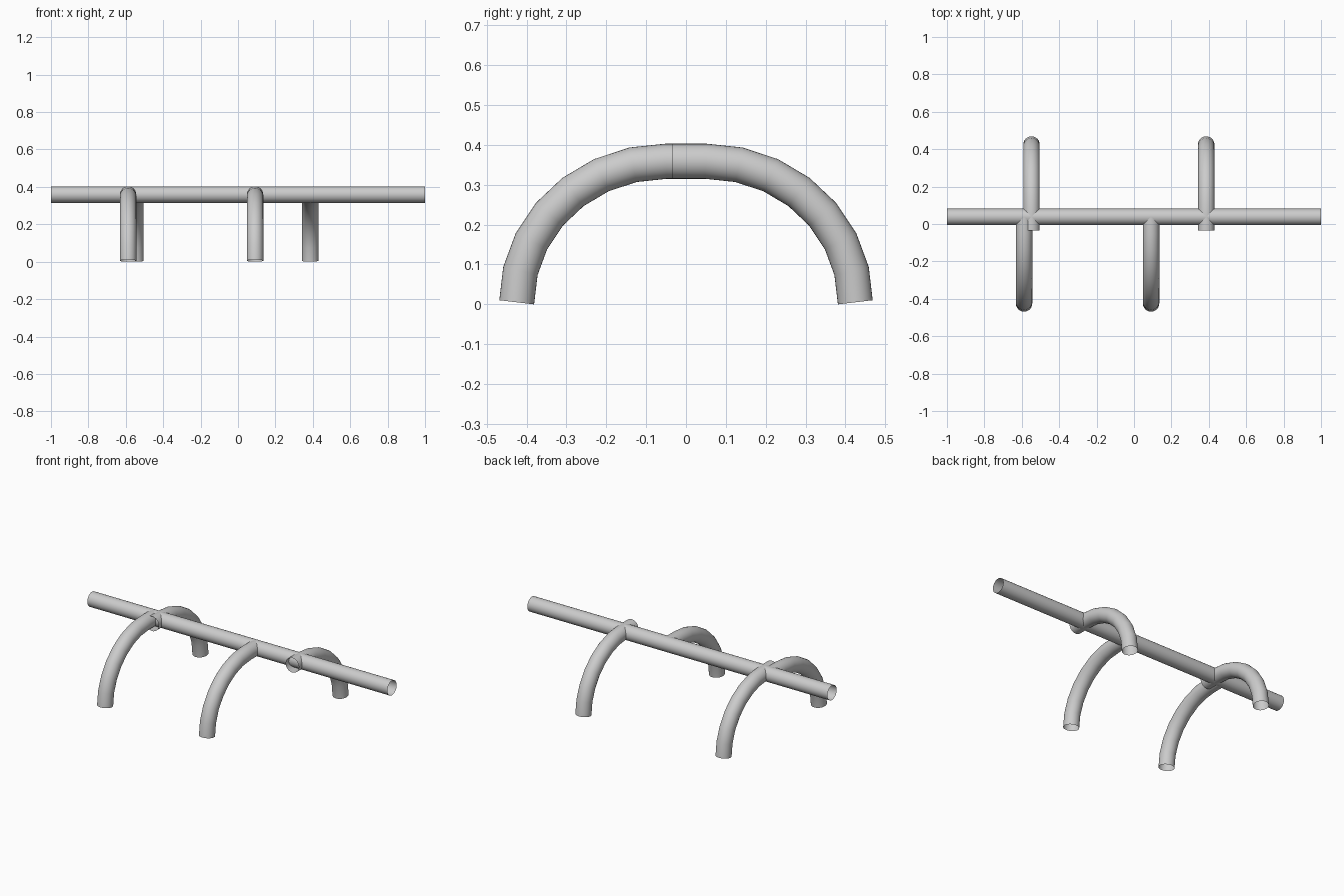
import bpy
from math import sin, cos, pi
from mathutils import Vector

if "Cube" in bpy.data.objects:
    bpy.data.objects.remove(bpy.data.objects["Cube"])

R = 0.044      # pipe radius
SIDES = 32
TOP = 0.359    # height of the pipe centre line


def tube(name, path, side):
    """Open pipe swept along a planar path; side is the normal of that plane."""
    path = [Vector(p) for p in path]
    side = Vector(side)
    verts, faces = [], []
    last = len(path) - 1
    for i, p in enumerate(path):
        a = (p - path[max(i - 1, 0)]).normalized()
        b = (path[min(i + 1, last)] - p).normalized()
        tangent = (a + b).normalized()
        up = tangent.cross(side)
        miter = 1.0 if i in (0, last) else 1.0 / max(tangent.dot(a), 0.5)
        for k in range(SIDES):
            t = 2 * pi * k / SIDES
            verts.append(p + side * (R * cos(t)) + up * (R * miter * sin(t)))
    for i in range(last):
        for k in range(SIDES):
            n = (k + 1) % SIDES
            faces.append((i * SIDES + k, (i + 1) * SIDES + k,
                          (i + 1) * SIDES + n, i * SIDES + n))
    mesh = bpy.data.meshes.new(name)
    mesh.from_pydata(verts, [], faces)
    mesh.polygons.foreach_set("use_smooth", [True] * len(faces))
    mesh.update()
    obj = bpy.data.objects.new(name, mesh)
    bpy.context.collection.objects.link(obj)
    return obj


# long horizontal rail
tube("rail", [(x, 0.038, TOP) for x in (-1, -0.2, 0.6, 1)], (0, 1, 0))


# curved leg: short flat stub through the rail, then a quarter ellipse down
def leg(name, x, s):
    path = [(x, -0.035 * s, TOP)]
    for i in range(8):
        t = pi / 2 * i / 7
        path.append((x, s * (0.05 + 0.375 * sin(t)),
                     0.005 + (TOP - 0.005) * cos(t)))
    tube(name, path, (s, 0, 0))


for i, x in enumerate((-0.588, 0.091)):
    leg(f"front_leg_{i + 1}", x, -1)
for i, x in enumerate((-0.548, 0.386)):
    leg(f"back_leg_{i + 1}", x, 1)
